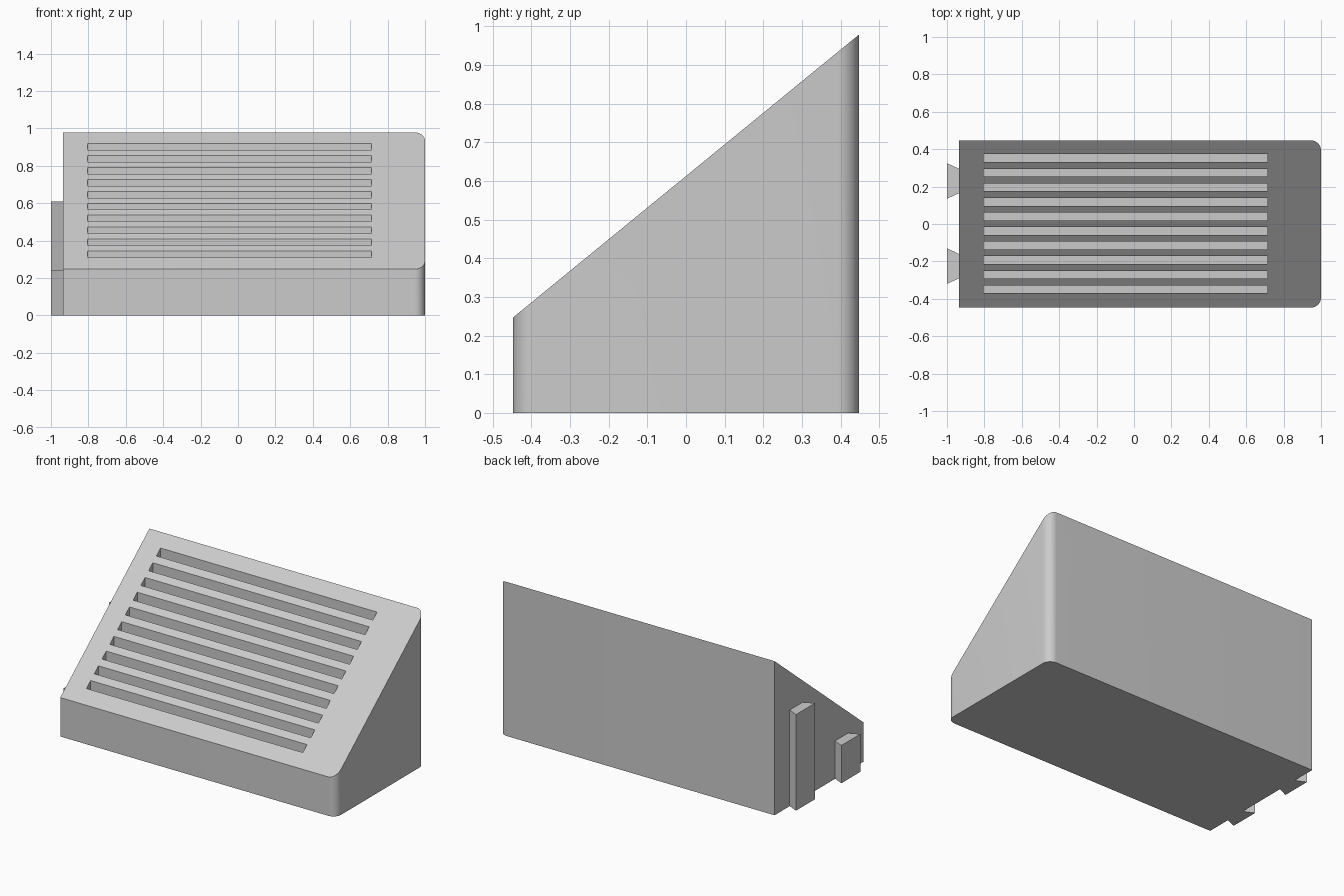
import bpy, bmesh, math
from mathutils import Vector

if "Cube" in bpy.data.objects:
    bpy.data.objects.remove(bpy.data.objects["Cube"])

grey = bpy.data.materials.new("light grey")
grey.diffuse_color = (0.6, 0.6, 0.6, 1)
grey.use_nodes = True
grey.node_tree.nodes["Principled BSDF"].inputs["Base Color"].default_value = grey.diffuse_color

LEFT, RIGHT, HALF_Y, R = -0.935, 1.0, 0.447, 0.055
LOW, HIGH = 0.247, 0.978


def prism(bm, outline, z0, z1):
    """Extrude a counter-clockwise plan outline from z0 to z1."""
    face = bm.faces.new([bm.verts.new((x, y, z0)) for x, y in outline])
    ext = bmesh.ops.extrude_face_region(bm, geom=[face])["geom"]
    for v in ext:
        if isinstance(v, bmesh.types.BMVert):
            v.co.z = z1


def finish(bm, name):
    bmesh.ops.recalc_face_normals(bm, faces=bm.faces)
    mesh = bpy.data.meshes.new(name)
    bm.to_mesh(mesh)
    bm.free()
    mesh.materials.append(grey)
    ob = bpy.data.objects.new(name, mesh)
    bpy.context.collection.objects.link(ob)
    return ob


# wedge body: plan with two rounded right corners, sliced by the sloping top
outline = [(LEFT, HALF_Y), (LEFT, -HALF_Y)]
for sign, start in ((-1, -90), (1, 0)):
    for i in range(13):
        a = math.radians(start + 90 * i / 12)
        outline.append((RIGHT - R + R * math.cos(a),
                        sign * (HALF_Y - R) + R * math.sin(a)))
bm = bmesh.new()
prism(bm, outline, 0, 1.2)
slope = Vector((0, LOW - HIGH, 2 * HALF_Y))
cut = bmesh.ops.bisect_plane(bm, geom=bm.verts[:] + bm.edges[:] + bm.faces[:],
                             plane_co=(0, -HALF_Y, LOW), plane_no=slope, clear_outer=True)
bmesh.ops.contextual_create(bm, geom=[e for e in cut["geom_cut"]
                                      if isinstance(e, bmesh.types.BMEdge)])
body = finish(bm, "wedge_body")

# ten upright slots cut down through the slope
bm = bmesh.new()
for i in range(10):
    y = -0.370 + i * 0.0779
    prism(bm, [(-0.805, y), (0.715, y), (0.715, y + 0.042), (-0.805, y + 0.042)], 0.1, 1.3)
cutter = finish(bm, "slot_cutter")
cutter.hide_render = True
cutter.hide_set(True)
mod = body.modifiers.new("slots", "BOOLEAN")
mod.object = cutter
mod.operation = "DIFFERENCE"
mod.solver = "EXACT"

# smooth rounded corners, sharp edges elsewhere
bpy.context.view_layer.objects.active = body
body.select_set(True)
bpy.ops.object.modifier_apply(modifier="slots")
bpy.ops.object.shade_smooth_by_angle(angle=math.radians(25))

# dovetail rails on the left side, wider at the outside
for name, y, top in (("front_rail", -0.225, 0.24), ("back_rail", 0.23, 0.61)):
    bm = bmesh.new()
    prism(bm, [(-1, y + 0.095), (-1, y - 0.095), (LEFT, y - 0.065), (LEFT, y + 0.065)], 0, top)
    finish(bm, name)
